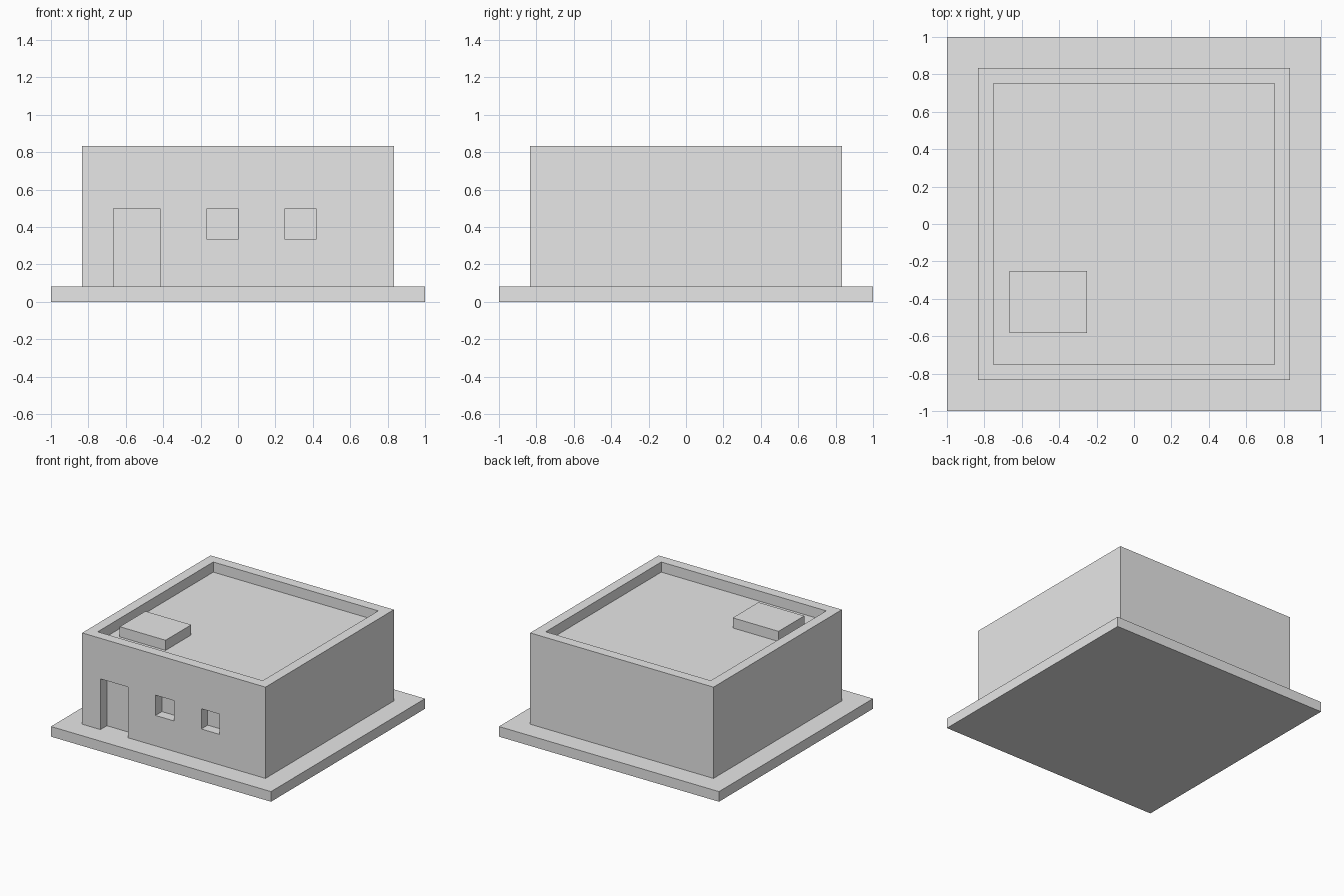
import bpy

cube = bpy.data.objects.get("Cube")
if cube:
    bpy.data.objects.remove(cube, do_unlink=True)

U = 1 / 12  # module size: the plinth is 24 modules wide

grey = bpy.data.materials.new("plain_grey")
grey.use_nodes = True
grey.diffuse_color = (0.8, 0.8, 0.8, 1)
grey.node_tree.nodes["Principled BSDF"].inputs["Base Color"].default_value = (0.8, 0.8, 0.8, 1)


def box(name, low, high):
    """Box between two corners given in modules."""
    centre = [(a + b) / 2 * U for a, b in zip(low, high)]
    bpy.ops.mesh.primitive_cube_add(size=1, location=centre)
    ob = bpy.context.object
    ob.name = name
    ob.scale = [(b - a) * U for a, b in zip(low, high)]
    bpy.ops.object.transform_apply(location=False, rotation=False, scale=True)
    ob.data.materials.append(grey)
    return ob


def cut(target, name, low, high):
    """Recess a box-shaped opening into the target."""
    cutter = box(name, low, high)
    cutter.hide_render = True
    mod = target.modifiers.new(name, "BOOLEAN")
    mod.operation = "DIFFERENCE"
    mod.solver = "EXACT"
    mod.object = cutter
    bpy.context.view_layer.objects.active = target
    bpy.ops.object.modifier_apply(modifier=mod.name)
    bpy.data.objects.remove(cutter, do_unlink=True)


# Ground slab
box("base_slab", (-12, -12, 0), (12, 12, 1))

# House block with sunken roof, door recess and window recesses
house = box("house_walls", (-10, -10, 1), (10, 10, 10))
cut(house, "roof_recess", (-9, -9, 9), (9, 9, 11))
cut(house, "door_recess", (-8, -11, 0), (-5, -9, 6))
for i, x in enumerate((-2, 3)):
    cut(house, f"window_recess_{i}", (x, -11, 4), (x + 2, -9, 6))

# Low box standing on the roof
box("roof_box", (-8, -7, 9), (-3, -3, 10))
